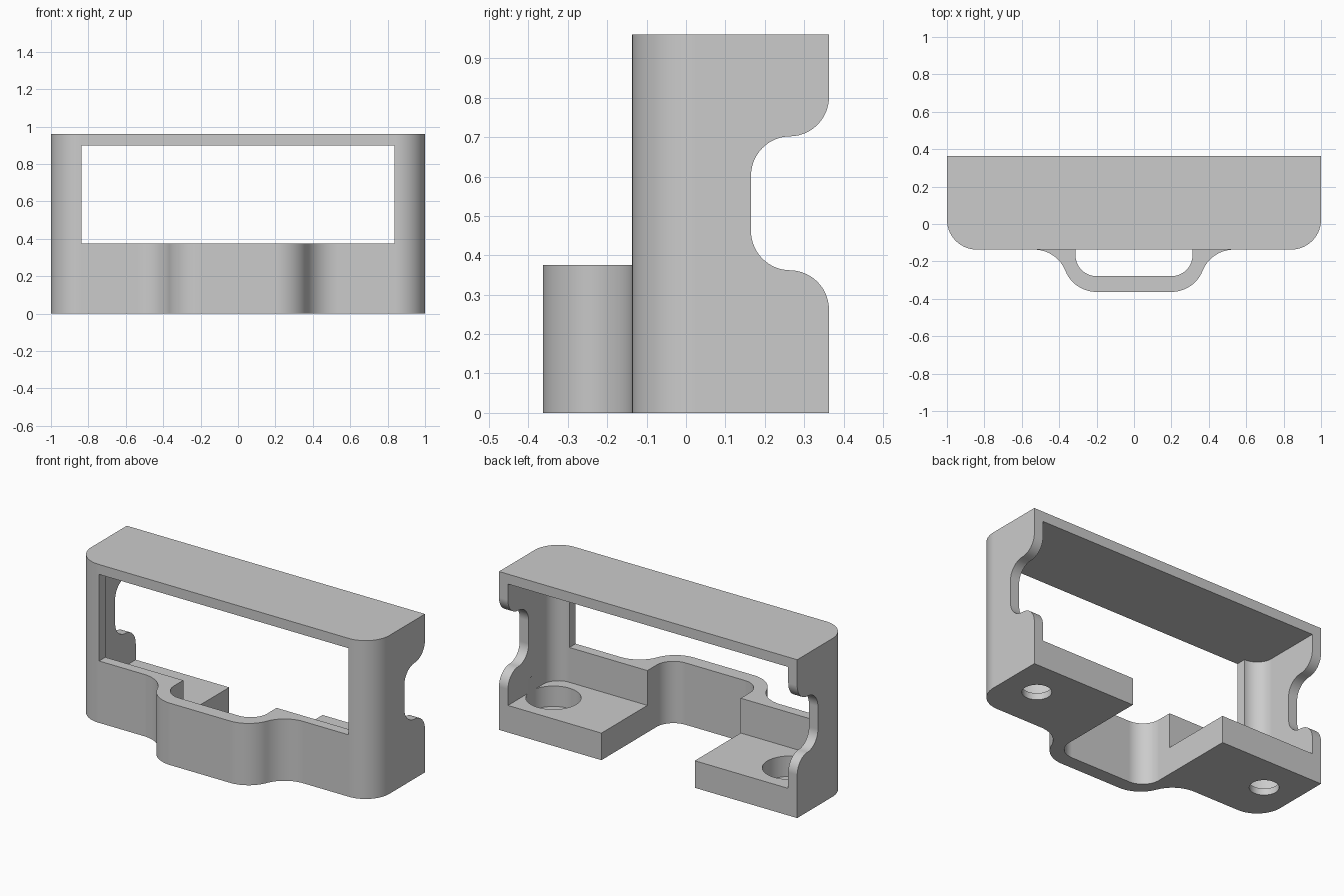
import bpy, bmesh, math

if "Cube" in bpy.data.objects:
    bpy.data.objects.remove(bpy.data.objects["Cube"])


def arc(cx, cy, r, a0, a1, n=14):
    """Points along an arc, angles in degrees."""
    angles = [math.radians(a0 + (a1 - a0) * i / n) for i in range(n + 1)]
    return [(cx + r * math.cos(a), cy + r * math.sin(a)) for a in angles]


def mirrored(half):
    """Close a half outline with its reflection across x = 0."""
    return half + [(-x, y) for x, y in reversed(half)]


def prism(name, pts, lo, hi, axis="z"):
    """Extrude an outline along z (points are x, y) or x (points are y, z)."""
    place = (lambda p, t: (p[0], p[1], t)) if axis == "z" else (lambda p, t: (t, p[0], p[1]))
    bm = bmesh.new()
    a = [bm.verts.new(place(p, lo)) for p in pts]
    b = [bm.verts.new(place(p, hi)) for p in pts]
    bm.faces.new(a)
    bm.faces.new(b)
    for i in range(len(pts)):
        j = (i + 1) % len(pts)
        bm.faces.new((a[i], a[j], b[j], b[i]))
    bmesh.ops.recalc_face_normals(bm, faces=bm.faces)
    me = bpy.data.meshes.new(name)
    bm.to_mesh(me)
    bm.free()
    ob = bpy.data.objects.new(name, me)
    bpy.context.collection.objects.link(ob)
    return ob


def combine(target, tool, operation):
    """Apply a boolean and discard the tool object."""
    tool.hide_render = True
    mod = target.modifiers.new("bool", "BOOLEAN")
    mod.operation, mod.solver, mod.object = operation, "EXACT", tool
    bpy.context.view_layer.objects.active = target
    bpy.ops.object.modifier_apply(modifier=mod.name)
    bpy.data.objects.remove(tool)


BACK, WALL = 0.363, 0.06

# Outer block with rounded front corners
bracket = prism("bracket_frame", mirrored([(1, BACK)] + arc(0.84, 0.023, 0.16, 0, -90)), 0, 0.96)

# Front bulge: concave fillets flowing into convex corners
bulge = [(0.534, -0.1)] + arc(0.534, -0.317, 0.18, 90, 158.1) + arc(0.2, -0.183, 0.18, -21.9, -90)[1:]
combine(bracket, prism("bulge", mirrored(bulge), 0, 0.375), "UNION")

# Inner cavity, open at the back
cavity = [(1 - WALL, 0.6)] + arc(0.84, 0.023, 0.16 - WALL, 0, -90)
combine(bracket, prism("cavity", mirrored(cavity), 0.164, 0.90), "DIFFERENCE")

# Front window
combine(bracket, prism("window", mirrored([(0.836, 0.0), (0.836, -0.5)]), 0.375, 0.90), "DIFFERENCE")

# Floor slot running into the bulge
slot = [(0.313, 0.6)] + arc(0.2, -0.166, 0.113, 0, -90)
combine(bracket, prism("slot", mirrored(slot), -0.1, 0.5), "DIFFERENCE")

# Rounded notches in the back edges of both side walls
notch = ([(0.5, 0.262)] + arc(0.263, 0.262, 0.1, 0, 90) + arc(0.265, 0.462, 0.1, 270, 180)
         + arc(0.265, 0.602, 0.1, 180, 90) + arc(0.263, 0.802, 0.1, 270, 360) + [(0.5, 0.802)])
combine(bracket, prism("side_notch", notch, -1.2, 1.2, "x"), "DIFFERENCE")

# Counterbored screw holes in the floor
for side in (-1, 1):
    for r, lo in ((0.152, 0.04), (0.08, -0.1)):
        circle = arc(side * 0.793, 0.137, r, 0, 360, 48)[:-1]
        combine(bracket, prism("screw_hole", circle, lo, 0.25), "DIFFERENCE")

# Grey material and smooth curved faces
grey = bpy.data.materials.new("grey")
grey.diffuse_color = (0.6, 0.6, 0.6, 1)
grey.use_nodes = True
grey.node_tree.nodes["Principled BSDF"].inputs["Base Color"].default_value = grey.diffuse_color
bracket.data.materials.clear()
bracket.data.materials.append(grey)
for poly in bracket.data.polygons:
    poly.material_index = 0
bpy.ops.object.select_all(action="DESELECT")
bracket.select_set(True)
bpy.context.view_layer.objects.active = bracket
bpy.ops.object.shade_smooth_by_angle(angle=math.radians(30))
weighted = bracket.modifiers.new("weighted_normals", "WEIGHTED_NORMAL")
weighted.keep_sharp = True
